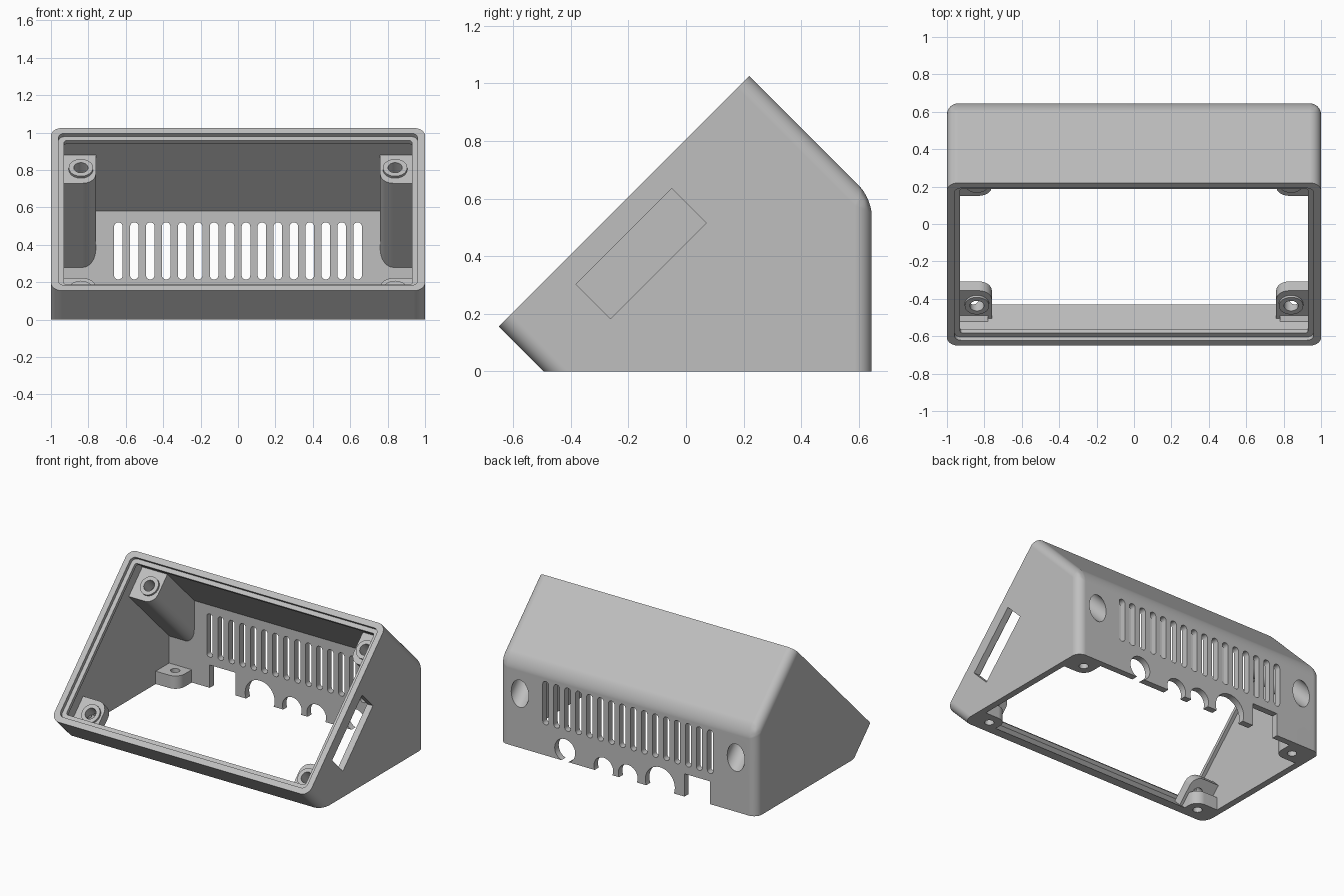
import bpy, bmesh, math
from mathutils import Vector

if "Cube" in bpy.data.objects:
    bpy.data.objects.remove(bpy.data.objects["Cube"], do_unlink=True)

# Frames: origin and three axes (profile a, profile b, extrusion)
S = math.sqrt(0.5)
X, Y, Z = Vector((1, 0, 0)), Vector((0, 1, 0)), Vector((0, 0, 1))
O = Vector((0, 0, 0))
TILT = (Vector((0, -0.215, 0.59)), X, (Y + Z) * S, (Y - Z) * S)  # from the sloped front inward
BACK = (O, X, Z, Y)
UP = (O, X, Y, Z)
SIDE = (O, Y, Z, X)


def rounded(a0, a1, b0, b1, r, n=8):
    """Rectangle profile with round corners."""
    pts = []
    corners = [(a1 - r, b1 - r), (a0 + r, b1 - r), (a0 + r, b0 + r), (a1 - r, b0 + r)]
    for k, (a, b) in enumerate(corners):
        for i in range(n + 1):
            t = (k + i / n) * math.pi / 2
            pts.append((a + r * math.cos(t), b + r * math.sin(t)))
    return pts


def rect(a0, a1, b0, b1):
    return [(a0, b0), (a1, b0), (a1, b1), (a0, b1)]


def circle(a, b, r, n=32):
    return [(a + r * math.cos(2 * math.pi * i / n), b + r * math.sin(2 * math.pi * i / n))
            for i in range(n)]


def prism(bm, profile, lo, hi, frame):
    o, ax, bx, cx = frame
    low, high = ([bm.verts.new(o + ax * a + bx * b + cx * c) for a, b in profile]
                 for c in (lo, hi))
    bm.faces.new(low)
    bm.faces.new(high)
    n = len(profile)
    for i in range(n):
        j = (i + 1) % n
        bm.faces.new((low[i], low[j], high[j], high[i]))
    return low, high


def to_object(name, bm):
    bmesh.ops.recalc_face_normals(bm, faces=bm.faces[:])
    me = bpy.data.meshes.new(name)
    bm.to_mesh(me)
    bm.free()
    ob = bpy.data.objects.new(name, me)
    bpy.context.collection.objects.link(ob)
    return ob


def solid(name, prisms):
    bm = bmesh.new()
    for p in prisms:
        prism(bm, *p)
    return to_object(name, bm)


def apply(ob, mod):
    bpy.ops.object.select_all(action='DESELECT')
    bpy.context.view_layer.objects.active = ob
    ob.select_set(True)
    bpy.ops.object.modifier_apply(modifier=mod.name)


def subtract(ob, cutter):
    mod = ob.modifiers.new("cut", 'BOOLEAN')
    mod.operation = 'DIFFERENCE'
    mod.solver = 'EXACT'
    mod.object = cutter
    apply(ob, mod)
    bpy.data.objects.remove(cutter, do_unlink=True)


# Outer body: side profile with rounded side and rear edges
bm = bmesh.new()
outline = [(-0.495, 0), (-0.65, 0.155), (0.22, 1.025), (0.645, 0.6), (0.645, 0)]
left, right = prism(bm, outline, -1, 1, SIDE)
round_edges = [bm.edges.get((left[3], right[3]))]
for end in (left, right):
    round_edges += [bm.edges.get((end[i], end[i + 1])) for i in (0, 2, 3)]
bmesh.ops.bevel(bm, geom=round_edges, offset=0.06, offset_type='OFFSET',
                segments=8, profile=0.5, affect='EDGES')
body = to_object("sloped_enclosure", bm)

# Hollow inside, leaving screw posts, tabs, bosses and foot lugs standing
hollow = [(-0.576, 0.19), (0.23, 0.951), (0.6, 0.581), (0.6, -0.1), (-0.331, -0.1)]
o, _, u, v = TILT
for i, b in enumerate((-0.57, 0.57)):
    p = o + u * b + v * 0.05
    hollow[i] = (p.y, p.z)
cavity = solid("cavity", [(hollow, -0.955, 0.955, SIDE)])


def span(s, a0, a1):
    """Mirror an x range to the chosen side."""
    return (a0, a1) if s > 0 else (-a1, -a0)


posts, bosses, lugs, screw_holes, access_holes, lug_holes = [], [], [], [], [], []
for s in (-1, 1):
    wide = span(s, 0.76, 1.05)
    posts.append((rounded(*wide, 0.357, 0.7, 0.07), 0.16, 1.5, TILT))
    posts.append((rounded(*wide, -0.7, -0.36, 0.07), 0.16, 0.23, TILT))
    for b in (-0.46, 0.46):
        bosses.append((circle(s * 0.84, b, 0.065), 0.145, 0.2, TILT))
        screw_holes.append((circle(s * 0.84, b, 0.038), 0.1, 0.27, TILT))
    access_holes.append((circle(s * 0.84, 0.46, 0.068), 0.25, 1.2, TILT))
    for y0, y1, yc in ((0.45, 0.75, 0.53), (-0.75, -0.32, -0.4)):
        lugs.append((rounded(*span(s, 0.78, 1.08), y0, y1, 0.07), -0.2, 0.09, UP))
        lug_holes.append((circle(s * 0.86, yc, 0.03), -0.15, 0.12, UP))

subtract(cavity, solid("posts", posts))
subtract(cavity, solid("bosses", bosses))
subtract(cavity, solid("lugs", lugs))
subtract(body, cavity)

# Front opening and the shallow seat around it
subtract(body, solid("opening", [(rounded(-0.93, 0.93, -0.545, 0.545, 0.015, 4), -0.1, 0.06, TILT)]))
subtract(body, solid("seat", [(rounded(-0.96, 0.96, -0.575, 0.575, 0.035), -0.1, 0.025, TILT)]))

# Rear vents, cable ports and the side slot
cuts = []
for i in range(16):
    x = (i - 7.5) * 0.0853
    cuts.append((rounded(x - 0.023, x + 0.023, 0.215, 0.52, 0.0225, 6), 0.55, 0.7, BACK))
for x, z, r in ((0.49, 0.075, 0.08), (0.19, 0.03, 0.075), (0, 0.03, 0.075), (-0.25, 0.04, 0.115)):
    cuts.append((circle(x, z, r), 0.55, 0.7, BACK))
cuts.append((rect(-0.64, -0.44, -0.1, 0.16), 0.55, 0.7, BACK))
cuts.append((rect(0.9, 1.1, -0.322, 0.149), 0.085, 0.255, TILT))
subtract(body, solid("vents", cuts))

# Screw holes, rear access bores and foot holes
subtract(body, solid("screw_holes", screw_holes))
subtract(body, solid("access_holes", access_holes))
subtract(body, solid("lug_holes", lug_holes))

# Colour
grey = bpy.data.materials.new("light_grey_plastic")
grey.use_nodes = True
colour = (0.52, 0.52, 0.52, 1)
grey.diffuse_color = colour
grey.node_tree.nodes["Principled BSDF"].inputs["Base Color"].default_value = colour
body.data.materials.clear()
body.data.materials.append(grey)
for f in body.data.polygons:
    f.material_index = 0

# Smooth rounds, flat faces
bpy.ops.object.select_all(action='DESELECT')
body.select_set(True)
bpy.context.view_layer.objects.active = body
bpy.ops.object.shade_smooth_by_angle(angle=math.radians(30))
weighted = body.modifiers.new("weighted_normals", 'WEIGHTED_NORMAL')
weighted.keep_sharp = True
